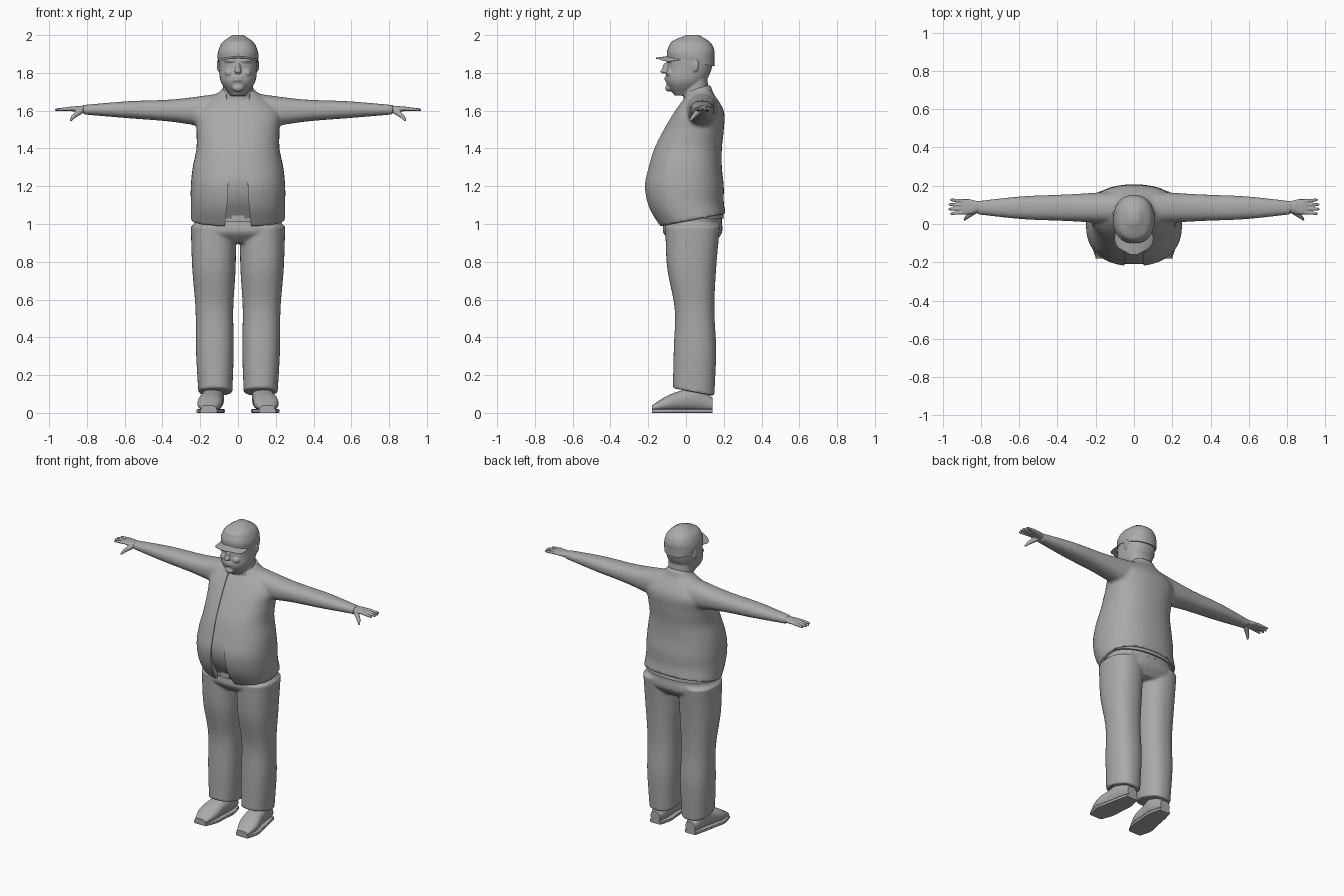
import bpy, bmesh, math
from mathutils import Vector, Matrix

if "Cube" in bpy.data.objects:
    bpy.data.objects.remove(bpy.data.objects["Cube"])

grey = bpy.data.materials.new("plain grey")
grey.use_nodes = True
grey.diffuse_color = (.4, .4, .4, 1)
grey.node_tree.nodes["Principled BSDF"].inputs["Base Color"].default_value = grey.diffuse_color


def sample(values, t):
    """Smooth curve through evenly spaced values, with t from start to end."""
    if len(values) == 1:
        return values[0]
    padded = [2 * values[0] - values[1], *values, 2 * values[-1] - values[-2]]
    place = t * (len(values) - 1)
    i = min(int(place), len(values) - 2)
    f = place - i
    a, b, c, d = padded[i:i + 4]
    return (b + f * (c - a) / 2 + f * f * (a - 2.5 * b + 2 * c - d / 2)
            + f ** 3 * (1.5 * (b - c) + (d - a) / 2))


def loft(bm, axis, span, half, low, high, centre=[0], power=2.3, steps=32, sides=40,
         skew=None, mirror=False):
    """Closed superellipse skin along an axis; each profile is a list of even stations."""
    for flip in ((1, -1) if mirror else (1,)):
        rings = []
        for step in range(steps + 1):
            t = step / steps
            along = span[0] + (span[1] - span[0]) * t
            middle, width = sample(centre, t), sample(half, t)
            bottom, top = sample(low, t), sample(high, t)
            ring = []
            for k in range(sides):
                c, s = math.cos(math.tau * k / sides), math.sin(math.tau * k / sides)
                a = middle + width * math.copysign(abs(c) ** (2 / power), c)
                b = (bottom + top) / 2 + (top - bottom) / 2 * math.copysign(abs(s) ** (2 / power), s)
                point = {"x": (along, a, b), "y": (a, along, b), "z": (a, b, along)}[axis]
                v = Vector(point)
                if skew:
                    v.z += skew(v)
                v.x *= flip
                ring.append(bm.verts.new(v))
            rings.append(ring)
        for ring, following in zip(rings, rings[1:]):
            for k in range(sides):
                n = (k + 1) % sides
                bm.faces.new((ring[k], ring[n], following[n], following[k]))
        bm.faces.new(rings[0])
        bm.faces.new(rings[-1])


def blob(bm, centre, size, mirror=False, turn=0):
    """Ellipsoid, optionally repeated on the other side."""
    for flip in ((1, -1) if mirror else (1,)):
        place = Matrix.Translation((centre[0] * flip, centre[1], centre[2]))
        matrix = place @ Matrix.Rotation(turn * flip, 4, "Z") @ Matrix.Diagonal((*size, 1))
        bmesh.ops.create_uvsphere(bm, u_segments=20, v_segments=12, radius=1, matrix=matrix)


def finger(bm, start, end, thick, thin):
    """Tapered rod with a round tip, on both hands."""
    for flip in (1, -1):
        p, q = (Vector((x * flip, y, z)) for x, y, z in (start, end))
        turn = (q - p).to_track_quat("Z", "Y").to_matrix().to_4x4()
        bmesh.ops.create_cone(bm, cap_ends=True, segments=12, radius1=thick, radius2=thin,
                              depth=(q - p).length, matrix=Matrix.Translation((p + q) / 2) @ turn)
        bmesh.ops.create_uvsphere(bm, u_segments=12, v_segments=8, radius=thin,
                                  matrix=Matrix.Translation(q))


def finish(bm, name, voxel=0, cutter=None):
    """Make the object, blend its volumes into one skin, cut it and shade it."""
    bmesh.ops.recalc_face_normals(bm, faces=bm.faces)
    mesh = bpy.data.meshes.new(name)
    bm.to_mesh(mesh)
    bm.free()
    mesh.materials.append(grey)
    ob = bpy.data.objects.new(name, mesh)
    bpy.context.collection.objects.link(ob)
    if voxel:
        blend = ob.modifiers.new("blend", "REMESH")
        blend.mode, blend.voxel_size = "VOXEL", voxel
        soften = ob.modifiers.new("soften", "SMOOTH")
        soften.factor, soften.iterations = .5, 4
    if cutter:
        opening = ob.modifiers.new("opening", "BOOLEAN")
        opening.operation, opening.object, opening.solver = "DIFFERENCE", cutter, "EXACT"
    if ob.modifiers:
        graph = bpy.context.evaluated_depsgraph_get()
        ob.data = bpy.data.meshes.new_from_object(ob.evaluated_get(graph))
        ob.modifiers.clear()
    bpy.ops.object.select_all(action="DESELECT")
    bpy.context.view_layer.objects.active = ob
    ob.select_set(True)
    bpy.ops.object.shade_smooth_by_angle(angle=math.radians(45))
    return ob


# Cutter for the open front of the jacket
bm = bmesh.new()
loft(bm, "z", (.9, 1.85), half=[.08, .055, .05, .06, .075], low=[-.5], high=[.03], power=12)
cutter = finish(bm, "jacket_opening_cutter")
cutter.hide_render = True

# Jacket body with a hem that drops to the front, collar and sleeves
girth = [.25, .25, .25, .24, .22, .22, .22, .1]
belly = [-.14, -.2, -.22, -.2, -.17, -.12, -.06, .01]
back = [.21, .2, .2, .19, .19, .2, .2, .14]
bm = bmesh.new()
loft(bm, "z", (1, 1.7), girth, belly, back,
     skew=lambda v: 1.3 * (v.y + .07) * max(0, 1.15 - v.z))
loft(bm, "z", (1.65, 1.72), half=[.12, .1, .08], low=[-.03, 0], high=[.15, .13],
     skew=lambda v: (v.y - .06) / 4)
loft(bm, "x", (.1, .82), half=[.085, .07, .06, .035], low=[1.5, 1.54, 1.56, 1.58],
     high=[1.69, 1.66, 1.65, 1.63], centre=[.085], mirror=True)
finish(bm, "jacket", .009, cutter)
bpy.data.objects.remove(cutter)

# Shirt just inside the jacket
inset = .01
bm = bmesh.new()
loft(bm, "z", (1.03, 1.7), [g - inset for g in girth], [b + inset for b in belly],
     [b - inset for b in back])
finish(bm, "shirt")

# Trousers: hips and two legs with cuffs lower at the heel
bm = bmesh.new()
loft(bm, "z", (.9, 1.06), half=[.2, .25, .23, .21], low=[-.07, -.12, -.12, -.12],
     high=[.15, .19, .19, .18])
loft(bm, "z", (.11, .99), half=[.09, .1, .1, .115, .12], low=[-.07, -.065, -.06, -.1, -.11],
     high=[.15, .16, .15, .16, .18], centre=[.12, .13],
     skew=lambda v: -1.6 * (v.y - .04) * max(0, .23 - v.z), mirror=True)
finish(bm, "trousers", .008)

# Belt and buckle
bm = bmesh.new()
loft(bm, "z", (1.01, 1.04), half=[.23], low=[-.13], high=[.19], steps=2)
finish(bm, "belt")
bm = bmesh.new()
size = Matrix.Diagonal((.07, .02, .04, 1))
bmesh.ops.create_cube(bm, size=1, matrix=Matrix.Translation((0, -.13, 1.03)) @ size)
bmesh.ops.bevel(bm, geom=bm.edges[:], offset=.004, segments=2, affect="EDGES")
finish(bm, "belt_buckle")

# Shoes and soles
foot_width = [.04, .065, .06, .055, .035]
foot_line = [.155, .15, .14, .13, .13]
bm = bmesh.new()
loft(bm, "y", (-.18, .14), foot_width, low=[.01], high=[.04, .09, .12, .14, .08],
     centre=foot_line, mirror=True)
finish(bm, "shoes")
bm = bmesh.new()
loft(bm, "y", (-.18, .14), [w + .005 for w in foot_width], low=[0], high=[.02],
     centre=foot_line, power=9, mirror=True)
finish(bm, "shoe_soles")

# Hands: palm, four fingers and a thumb
bm = bmesh.new()
loft(bm, "x", (.78, .9), half=[.03, .03, .04, .04], low=[1.585, 1.6], high=[1.63, 1.62],
     centre=[.09], mirror=True)
for k in range(4):
    spread = k - 1.5
    reach = .97 - abs(spread) / 100
    finger(bm, (.89, .09 + spread * .02, 1.61), (reach, .09 + spread * .024, 1.605), .011, .007)
knuckle = (.87, .04, 1.57)
finger(bm, (.83, .07, 1.6), knuckle, .017, .012)
finger(bm, knuckle, (.885, .024, 1.55), .012, .007)
finish(bm, "hands", .004)

# Head with neck, nose, brows, cheeks, lips, chin and ears
bm = bmesh.new()
loft(bm, "z", (1.6, 1.8), half=[.1, .08, .08], low=[-.02, 0], high=[.13, .11])
loft(bm, "z", (1.68, 1.96), half=[.04, .09, .1, .1, .07], low=[-.06, -.105, -.1, -.09, -.05],
     high=[.03, .1, .135, .14, .11])
blob(bm, (0, -.105, 1.825), (.013, .02, .03))
blob(bm, (0, -.118, 1.808), (.02, .018, .012))
blob(bm, (.04, -.085, 1.865), (.036, .018, .01), mirror=True, turn=.25)
blob(bm, (.045, -.085, 1.8), (.026, .02, .02), mirror=True)
for height in (1.762, 1.776):
    blob(bm, (0, -.1, height), (.03, .015, .007))
blob(bm, (0, -.09, 1.72), (.03, .02, .02))
blob(bm, (.1, .045, 1.84), (.01, .024, .036), mirror=True, turn=-.35)
finish(bm, "head", .005)

# Cap, lower at the back, and its curved brim
bm = bmesh.new()
loft(bm, "z", (1.865, 2), half=[.106, .108, .1, .08, .03], low=[-.1, -.1, -.09, -.07, 0],
     high=[.15, .15, .15, .13, .07], skew=lambda v: -1.5 * v.y * (2 - v.z))
finish(bm, "cap")
bm = bmesh.new()
loft(bm, "y", (-.02, -.16), half=[.1, .1, .1, .08, .02], low=[1.89, 1.875], high=[1.9, 1.88],
     power=3, skew=lambda v: -2.5 * v.x ** 2)
finish(bm, "cap_brim")
